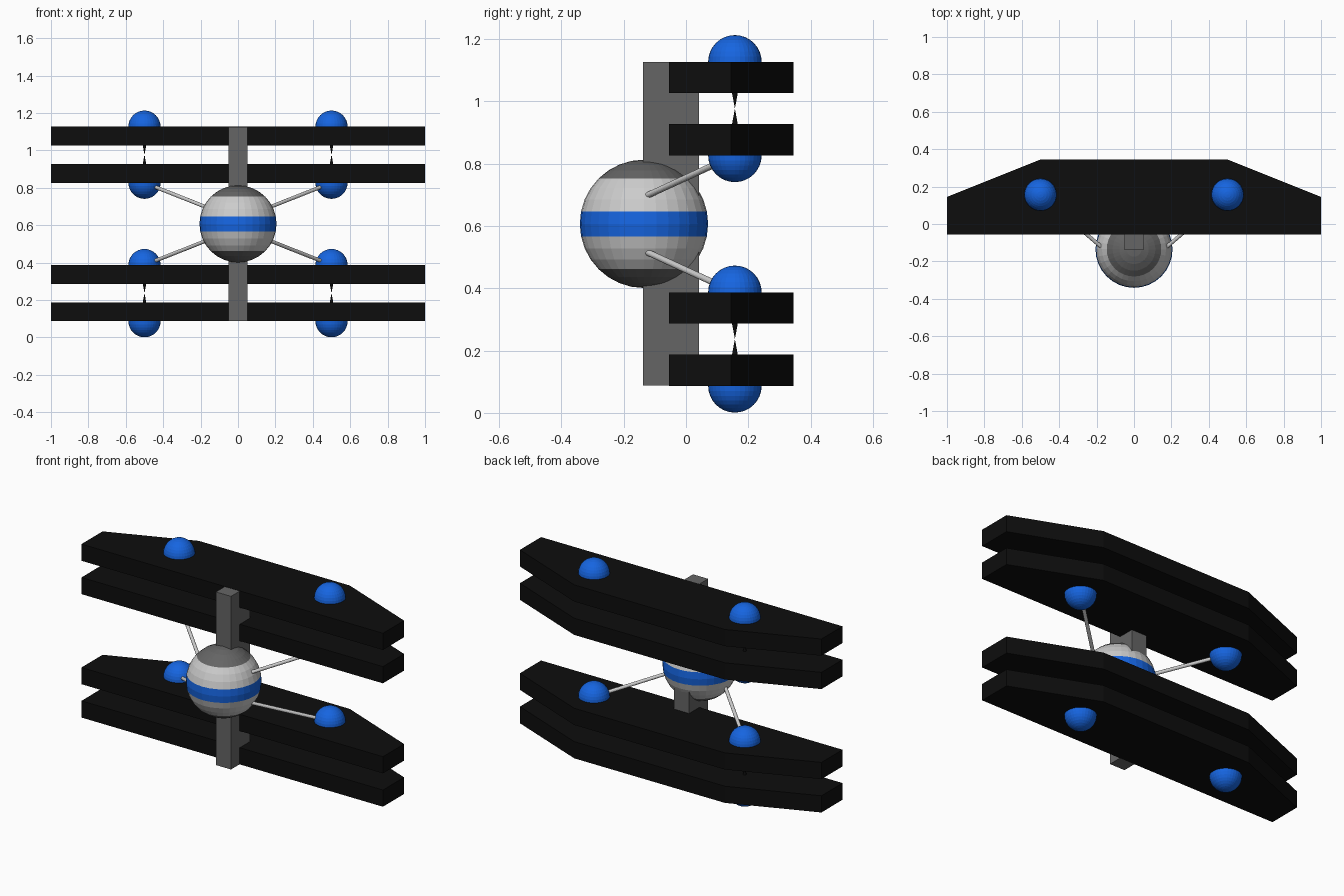
import bpy, bmesh
from mathutils import Vector, Matrix

if "Cube" in bpy.data.objects:
    bpy.data.objects.remove(bpy.data.objects["Cube"])

MID = 0.607           # height of the horizontal mirror plane


def material(name, r, g, b):
    m = bpy.data.materials.new(name)
    m.diffuse_color = (r, g, b, 1)
    m.use_nodes = True
    m.node_tree.nodes["Principled BSDF"].inputs["Base Color"].default_value = m.diffuse_color
    return m


BLUE = material("blue", 0.008, 0.13, 0.75)
BLACK = material("black", 0.004, 0.004, 0.004)
LIGHT = material("light_grey", 0.55, 0.55, 0.55)
DARK = material("dark_grey", 0.13, 0.13, 0.13)


def finish(name, bm, *mats):
    bmesh.ops.recalc_face_normals(bm, faces=bm.faces)
    mesh = bpy.data.meshes.new(name)
    bm.to_mesh(mesh)
    bm.free()
    for m in mats:
        mesh.materials.append(m)
    ob = bpy.data.objects.new(name, mesh)
    bpy.context.collection.objects.link(ob)
    return ob


def ball(name, centre, radius, *mats):
    bm = bmesh.new()
    bmesh.ops.create_uvsphere(bm, u_segments=32, v_segments=16, radius=radius,
                              matrix=Matrix.Translation(centre))
    return finish(name, bm, *mats)


def rod(name, a, b, r1, r2, mat, sides=16):
    a, b = Vector(a), Vector(b)
    d = b - a
    bm = bmesh.new()
    turn = d.to_track_quat('Z', 'Y').to_matrix().to_4x4()
    bmesh.ops.create_cone(bm, cap_ends=True, segments=sides, radius1=r1, radius2=r2,
                          depth=d.length, matrix=Matrix.Translation((a + b) / 2) @ turn)
    return finish(name, bm, mat)


def wing(name, z):
    outline = [(-1, -.055), (1, -.055), (1, .145), (.5, .345), (-.5, .345), (-1, .145)]
    bm = bmesh.new()
    face = bm.faces.new([bm.verts.new((x, y, z - 0.05)) for x, y in outline])
    top = bmesh.ops.extrude_face_region(bm, geom=[face])["geom"]
    bmesh.ops.translate(bm, vec=(0, 0, 0.1),
                        verts=[v for v in top if isinstance(v, bmesh.types.BMVert)])
    return finish(name, bm, BLACK)


# Central post
bm = bmesh.new()
bmesh.ops.create_cube(bm, size=1, matrix=Matrix.Translation((0, -0.048, MID))
                      @ Matrix.Diagonal((0.1, 0.18, 1.038, 1)))
finish("post", bm, DARK)

# Cockpit sphere with a blue belt and dark caps
cockpit = ball("cockpit", (0, -0.135, MID), 0.206, LIGHT, BLUE, DARK)
for p in cockpit.data.polygons:
    h = abs(p.center.z - MID)
    p.material_index = 1 if h < 0.04 else 2 if h > 0.146 else 0

# Upper and lower wing pairs, with engine domes, spikes and struts
for s, level in ((1, "upper"), (-1, "lower")):
    wing(level + "_outer_wing", MID + s * 0.47)
    wing(level + "_inner_wing", MID + s * 0.27)
    for k, side in ((-1, "left"), (1, "right")):
        tag = f"{level}_{side}"
        x, y = 0.5 * k, 0.157
        tip = (x, y, MID + s * 0.37)
        for place, h, base in (("outer", 0.52, 0.44), ("inner", 0.22, 0.30)):
            ball(f"{tag}_{place}_dome", (x, y, MID + s * h), 0.086, BLUE)
            rod(f"{tag}_{place}_spike", (x, y, MID + s * base), tip, 0.013, 0, BLACK)
        rod(f"{tag}_strut", (0.12 * k, -0.17, MID + s * 0.07),
            (x, y, MID + s * 0.22), 0.01, 0.01, LIGHT)
